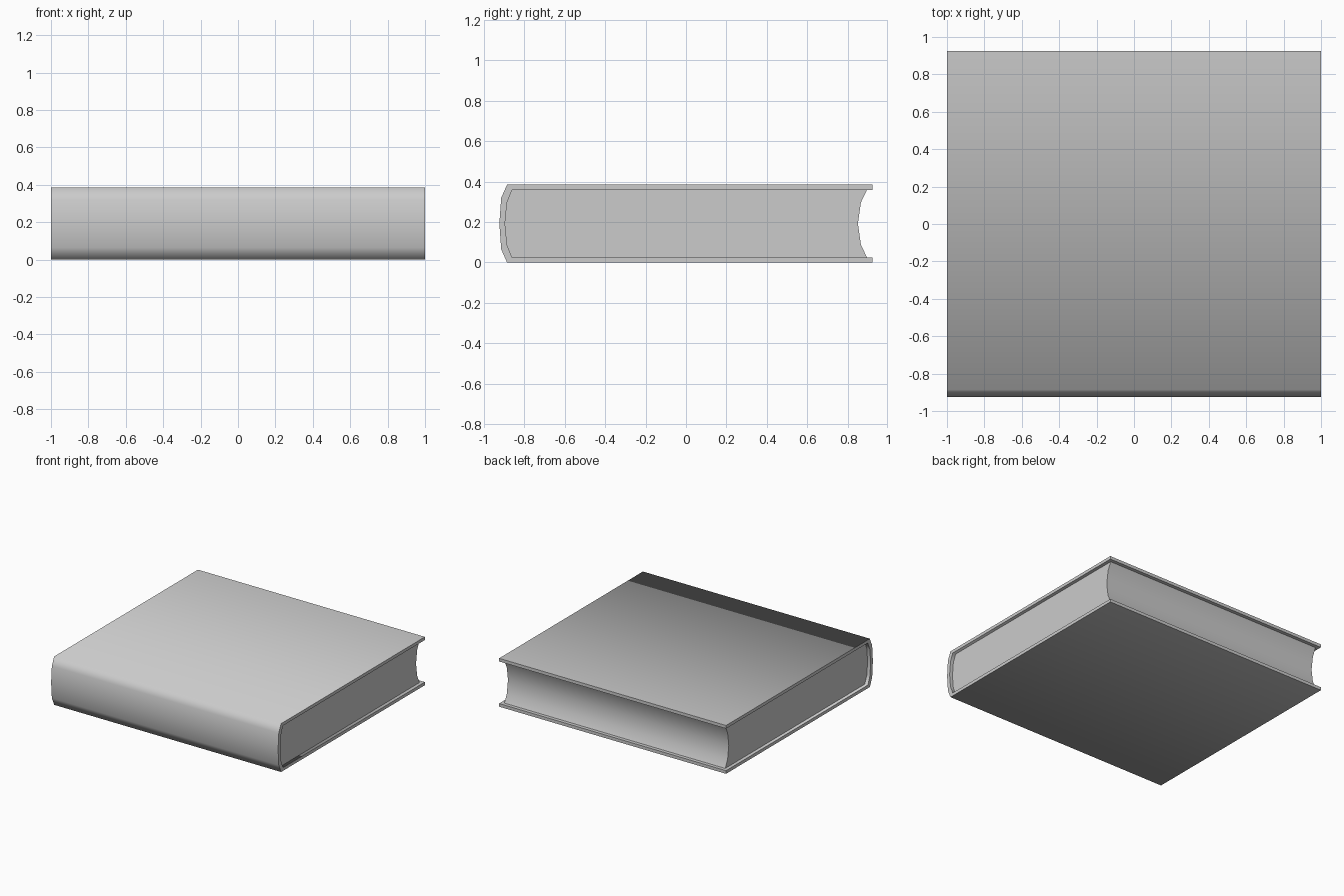
import bpy
import bmesh
import math

if "Cube" in bpy.data.objects:
    bpy.data.objects.remove(bpy.data.objects["Cube"])


def extrude_profile(name, profile, half_length, smooth_angle):
    """Extrude a closed (y, z) outline along x, centred on x = 0."""
    bm = bmesh.new()
    face = bm.faces.new([bm.verts.new((-half_length, y, z)) for y, z in profile])
    out = bmesh.ops.extrude_face_region(bm, geom=[face], use_keep_orig=True)
    moved = [v for v in out["geom"] if isinstance(v, bmesh.types.BMVert)]
    bmesh.ops.translate(bm, verts=moved, vec=(2 * half_length, 0, 0))
    bmesh.ops.recalc_face_normals(bm, faces=bm.faces)
    mesh = bpy.data.meshes.new(name)
    bm.to_mesh(mesh)
    bm.free()
    obj = bpy.data.objects.new(name, mesh)
    bpy.context.collection.objects.link(obj)
    bpy.ops.object.select_all(action='DESELECT')
    bpy.context.view_layer.objects.active = obj
    obj.select_set(True)
    bpy.ops.object.shade_smooth_by_angle(angle=math.radians(smooth_angle))
    return obj


HEIGHT = 0.385


def mirrored(half):
    """Complete an upper half outline (ending on the mid height) downwards."""
    return half + [(y, HEIGHT - z) for y, z in reversed(half[:-1])]


MID = HEIGHT / 2
outer_spine = mirrored([(-0.886, HEIGHT), (-0.915, 0.32), (-0.924, MID)])
inner_spine = mirrored([(-0.861, 0.36), (-0.886, 0.298), (-0.896, MID)])
fore_edge = mirrored([(0.896, 0.36), (0.866, 0.297), (0.851, MID)])

# Cover: two boards joined by a rounded spine
cover = ([(0.924, HEIGHT)] + outer_spine + [(0.924, 0), (0.924, 0.025)]
         + inner_spine[::-1] + [(0.924, 0.36)])
extrude_profile("cover", cover, 1.0, 72)

# Page block: rounded at the spine, hollow at the fore edge
extrude_profile("pages", inner_spine + fore_edge[::-1], 0.973, 40)
